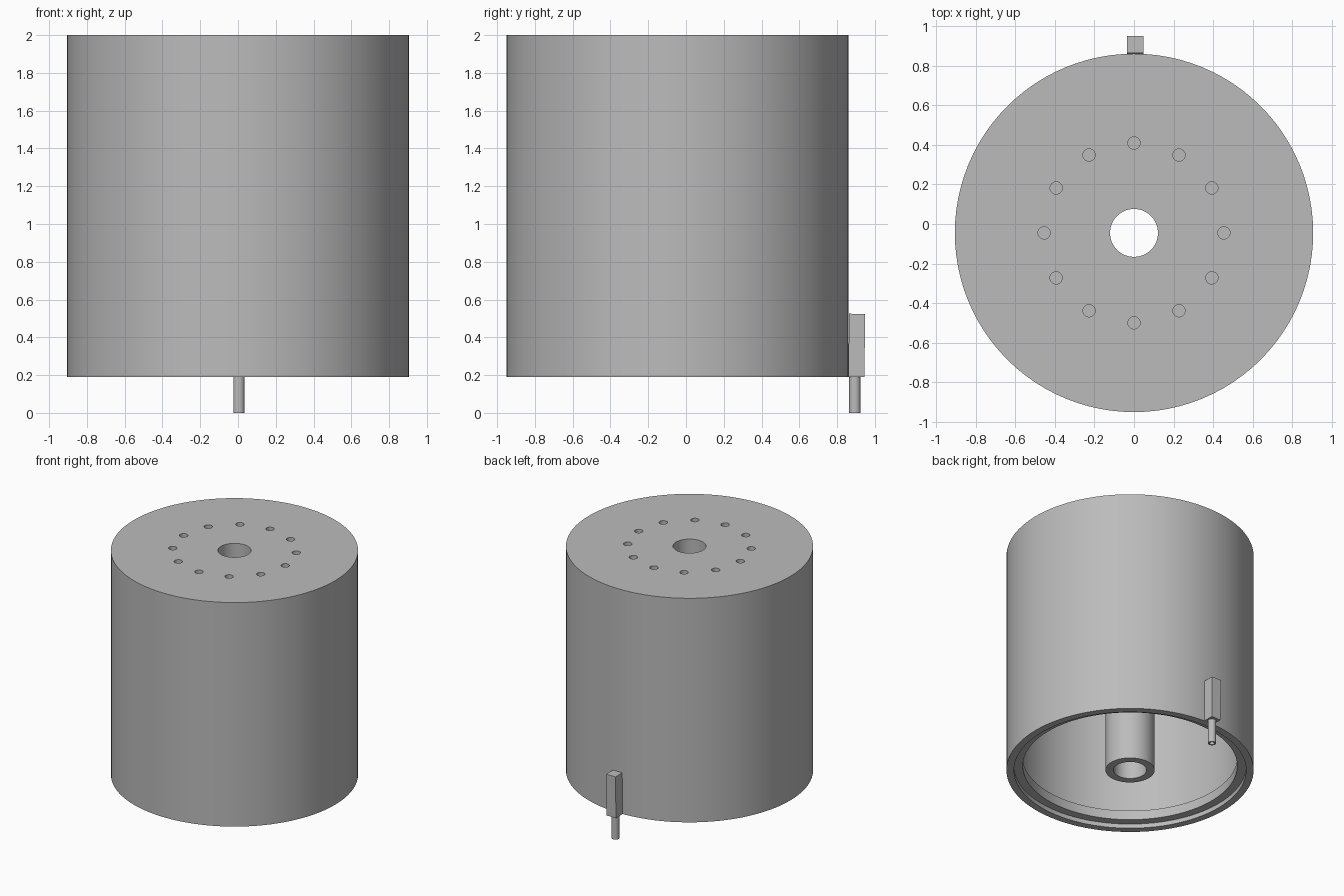
import bpy, bmesh, math
from mathutils import Matrix, Vector

cube = bpy.data.objects.get("Cube")
if cube:
    bpy.data.objects.remove(cube, do_unlink=True)

metal = bpy.data.materials.new("plain grey")
metal.use_nodes = True
GREY = (0.5, 0.5, 0.5, 1)
metal.diffuse_color = GREY
metal.node_tree.nodes["Principled BSDF"].inputs["Base Color"].default_value = GREY

AXIS_Y = -0.045   # the can sits forward of the side terminal
BOTTOM, TOP = 0.19, 2.0


def finish(name, bm, location, smooth=True):
    bmesh.ops.recalc_face_normals(bm, faces=bm.faces)
    mesh = bpy.data.meshes.new(name)
    bm.to_mesh(mesh)
    bm.free()
    obj = bpy.data.objects.new(name, mesh)
    obj.location = location
    mesh.materials.append(metal)
    bpy.context.collection.objects.link(obj)
    if smooth:
        bpy.ops.object.select_all(action="DESELECT")
        obj.select_set(True)
        bpy.context.view_layer.objects.active = obj
        bpy.ops.object.shade_smooth_by_angle(angle=math.radians(30))
    return obj


def lathe(name, profile, location, steps):
    """Revolve a closed (radius, z) profile around the vertical axis."""
    bm = bmesh.new()
    verts = [bm.verts.new((r, 0, z)) for r, z in profile]
    edges = [bm.edges.new((verts[i - 1], v)) for i, v in enumerate(verts)]
    bmesh.ops.spin(bm, geom=verts + edges, axis=(0, 0, 1), cent=(0, 0, 0),
                   angle=math.tau, steps=steps)
    bmesh.ops.remove_doubles(bm, verts=bm.verts, dist=0.0001)
    return finish(name, bm, location)


# Cup-shaped can with a stepped inner lip and a hollow central hub
can = lathe("can", [
    (0.905, BOTTOM), (0.905, TOP), (0.121, TOP), (0.121, BOTTOM),
    (0.18, BOTTOM), (0.18, 1.8), (0.85, 1.8), (0.85, 0.30),
    (0.785, 0.30), (0.785, 0.225), (0.85, 0.225), (0.85, BOTTOM),
], (0, AXIS_Y, 0), 96)

# Ring of twelve blind holes in the top plate
bm = bmesh.new()
for i in range(12):
    a = math.tau * i / 12
    spot = Vector((0.454 * math.cos(a), 0.454 * math.sin(a), TOP))
    bmesh.ops.create_cone(bm, cap_ends=True, segments=24, radius1=0.031,
                          radius2=0.031, depth=0.28,
                          matrix=Matrix.Translation(spot))
cutter = finish("hole_cutter", bm, (0, AXIS_Y, 0), smooth=False)
cutter.hide_render = True
cutter.hide_set(True)
cut = can.modifiers.new("bolt holes", "BOOLEAN")
cut.operation = "DIFFERENCE"
cut.solver = "EXACT"
cut.object = cutter
# Apply the cut so the helper can go
depsgraph = bpy.context.evaluated_depsgraph_get()
can_mesh = bpy.data.meshes.new_from_object(can.evaluated_get(depsgraph))
can.modifiers.clear()
can.data = can_mesh
bpy.data.objects.remove(cutter, do_unlink=True)

# Terminal block on the back of the can
bm = bmesh.new()
bmesh.ops.create_cube(bm, size=1)
bmesh.ops.scale(bm, vec=(0.083, 0.085, 0.335), verts=bm.verts)
block = finish("terminal_block", bm, (0.007, 0.904, 0.357), smooth=False)
block.rotation_euler.x = math.radians(-0.7)

# Hollow pin below the block
lathe("terminal_pin", [(0.03, 0), (0.03, 0.2), (0.018, 0.2), (0.018, 0)],
      (0.005, 0.894, 0), 24)
